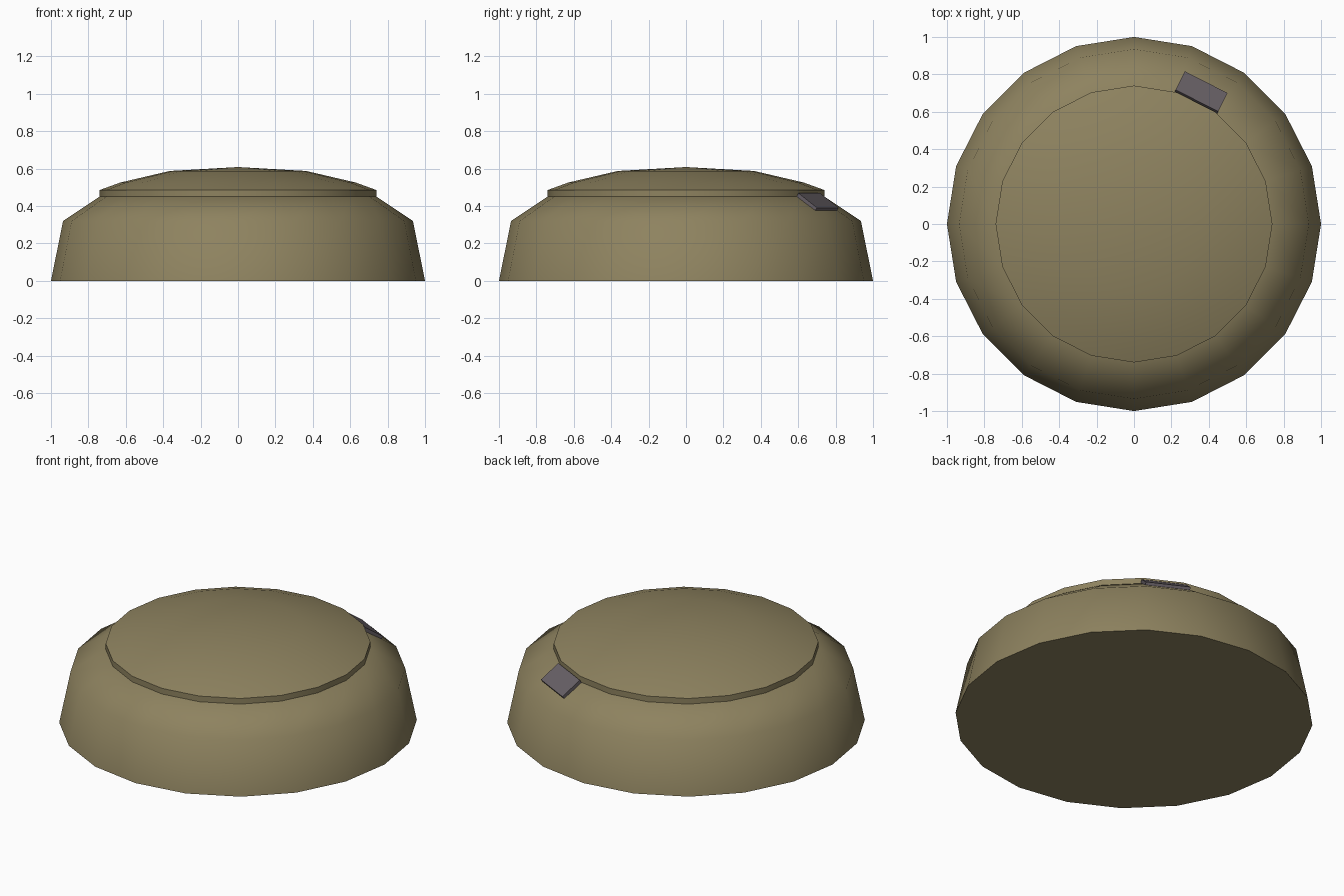
import bpy, bmesh, math
from mathutils import Matrix, Vector

if "Cube" in bpy.data.objects:
    bpy.data.objects.remove(bpy.data.objects["Cube"])

SIDES = 20


def material(name, rgb):
    m = bpy.data.materials.new(name)
    m.diffuse_color = (*rgb, 1)
    m.use_nodes = True
    m.node_tree.nodes["Principled BSDF"].inputs["Base Color"].default_value = m.diffuse_color
    return m


def add_object(name, bm, mat, smooth_angle=None):
    bmesh.ops.recalc_face_normals(bm, faces=bm.faces)
    mesh = bpy.data.meshes.new(name)
    bm.to_mesh(mesh)
    bm.free()
    mesh.materials.append(mat)
    ob = bpy.data.objects.new(name, mesh)
    bpy.context.collection.objects.link(ob)
    if smooth_angle:
        bpy.ops.object.select_all(action='DESELECT')
        ob.select_set(True)
        bpy.context.view_layer.objects.active = ob
        bpy.ops.object.shade_smooth_by_angle(angle=math.radians(smooth_angle))
    return ob


def lathe(name, profile, mat, smooth_angle):
    """Turn (radius, z) points around z; radius 0 closes to a point."""
    bm = bmesh.new()
    rings = []
    for r, z in profile:
        n = SIDES if r > 0 else 1
        rings.append([bm.verts.new((r * math.cos(2 * math.pi * i / SIDES),
                                    r * math.sin(2 * math.pi * i / SIDES), z))
                      for i in range(n)])
    for a, b in zip(rings, rings[1:]):
        for i in range(SIDES):
            j = (i + 1) % SIDES
            quad = [a[i % len(a)], a[j % len(a)], b[j % len(b)], b[i % len(b)]]
            bm.faces.new(list(dict.fromkeys(quad)))
    return add_object(name, bm, mat, smooth_angle)


olive = material("olive tan", (0.27, 0.225, 0.115))
grey = material("purple grey", (0.135, 0.115, 0.13))

# Tapered body with a sloped shoulder
lathe("body", [(0, 0), (1, 0), (0.935, 0.32), (0.74, 0.45), (0, 0.45)], olive, 50)

# Shallow domed lid
lathe("lid", [(0, 0.45), (0.74, 0.45), (0.74, 0.485), (0.63, 0.525),
              (0.365, 0.587), (0, 0.608)], olive, 50)

# Small plate lying on one shoulder facet (63 degrees round)
bm = bmesh.new()
bmesh.ops.create_cube(bm, size=1)
slope = math.atan2(0.13, 0.185)
bmesh.ops.transform(bm, verts=bm.verts, matrix=(
    Matrix.Rotation(math.radians(63), 4, 'Z')
    @ Matrix.Translation(Vector((0.79, 0, 0.421)))
    @ Matrix.Rotation(slope, 4, 'Y')
    @ Matrix.Diagonal((0.135, 0.256, 0.02, 1))))
add_object("shoulder_plate", bm, grey)
